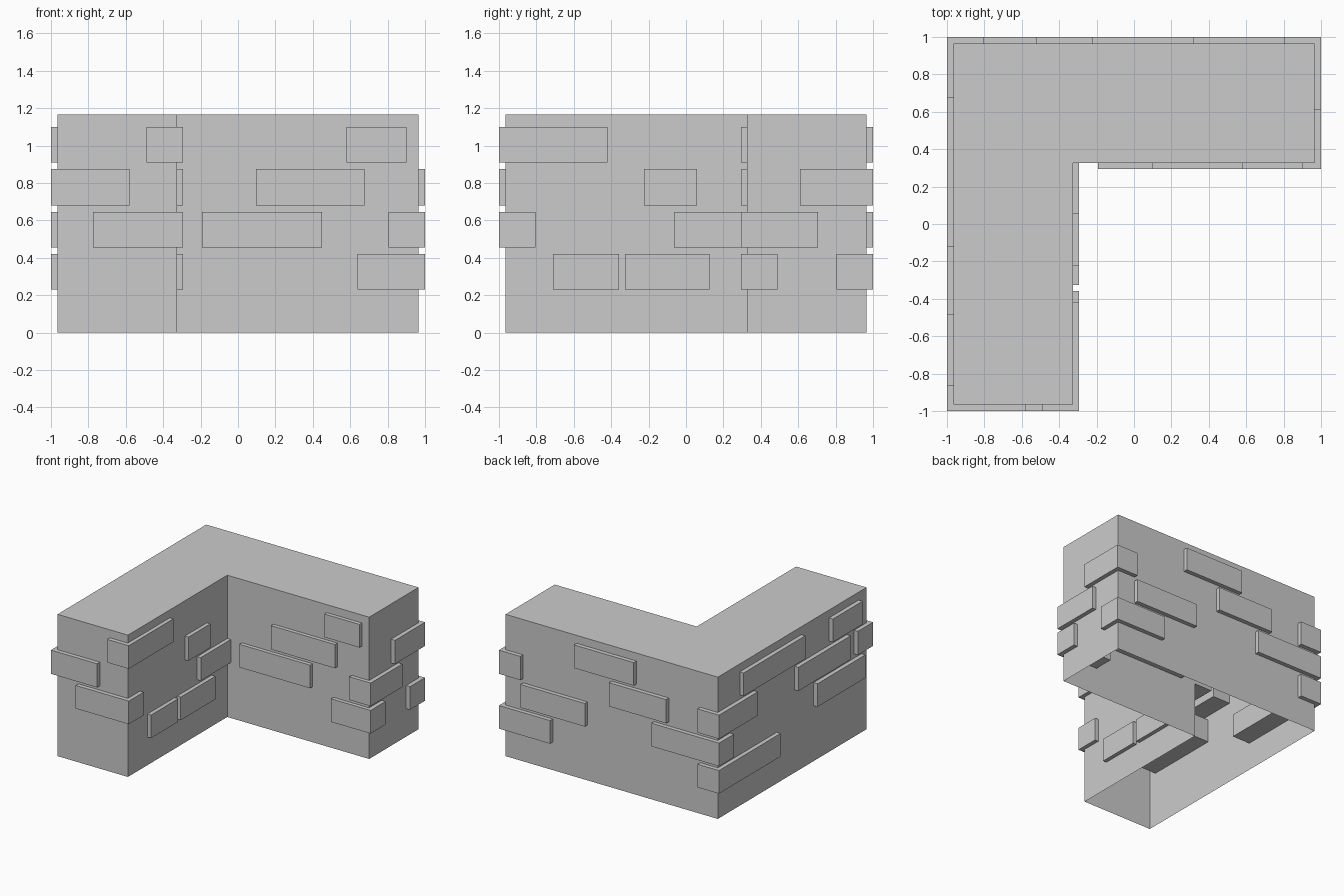
import bpy
import bmesh

if "Cube" in bpy.data.objects:
    bpy.data.objects.remove(bpy.data.objects["Cube"])

O, I, H = 0.965, -0.325, 1.165      # outer wall, inner wall, height
OUT, DEPTH = 1.0, 0.195             # brick outer plane, brick depth
ROWS = {1: (0.23, 0.42), 2: (0.455, 0.645), 3: (0.68, 0.875), 4: (0.91, 1.10)}


def finish(bm, name):
    mesh = bpy.data.meshes.new(name)
    bm.to_mesh(mesh)
    bm.free()
    obj = bpy.data.objects.new(name, mesh)
    bpy.context.collection.objects.link(obj)
    return obj


# L-shaped wall shell: closed top, open underside
outline = [(-O, -O), (I, -O), (I, -I), (O, -I), (O, O), (-O, O)]
bm = bmesh.new()
low = [bm.verts.new((x, y, 0)) for x, y in outline]
top = [bm.verts.new((x, y, H)) for x, y in outline]
bm.faces.new(top)
for i in range(len(outline)):
    j = (i + 1) % len(outline)
    bm.faces.new((low[i], low[j], top[j], top[i]))
finish(bm, "corner_wall")


def brick(name, x, y, z):
    bm = bmesh.new()
    bmesh.ops.create_cube(bm, size=1)
    for v in bm.verts:
        v.co = [s[0] if c < 0 else s[1] for c, s in zip(v.co, (x, y, z))]
    finish(bm, name)


# Bricks per wall face: axis they run along, depth range, (row, start, end)
FACES = {
    "front": ("x", (-OUT, -OUT + DEPTH),
              [(3, -1, -0.58), (2, -0.775, -0.293)]),
    "inner_leg": ("y", (-0.293 - DEPTH, -0.293),
                  [(4, -1, -0.42), (3, -0.225, 0.06), (2, -0.065, 0.325),
                   (1, -0.71, -0.358), (1, -0.325, 0.125)]),
    "inner_arm": ("x", (0.293, 0.293 + DEPTH),
                  [(4, 0.58, 0.90), (3, 0.095, 0.675), (2, -0.193, 0.45), (1, 0.64, 1)]),
    "right": ("y", (OUT - DEPTH, OUT),
              [(3, 0.61, 1), (2, 0.293, 0.705)]),
    "back": ("x", (OUT - DEPTH, OUT),
             [(4, -0.225, 0.32), (3, -0.52, 0), (2, 0.22, 0.805),
              (2, -1, -0.385), (1, 0.535, 1)]),
    "left": ("y", (-OUT, -OUT + DEPTH),
             [(4, -0.12, 0.68), (4, -0.865, -0.48), (3, 0.495, 1), (3, -0.71, -0.03),
              (3, -1, -0.96), (2, -0.9, -0.28), (1, 0.2, 1)][:4]
             + [(2, -0.9, -0.28), (1, 0.2, 1)]),
}
for face, (axis, depth, bricks) in FACES.items():
    for n, (row, a, b) in enumerate(bricks, 1):
        x, y = ((a, b), depth) if axis == "x" else (depth, (a, b))
        brick(f"{face}_brick_{n}", x, y, ROWS[row])
